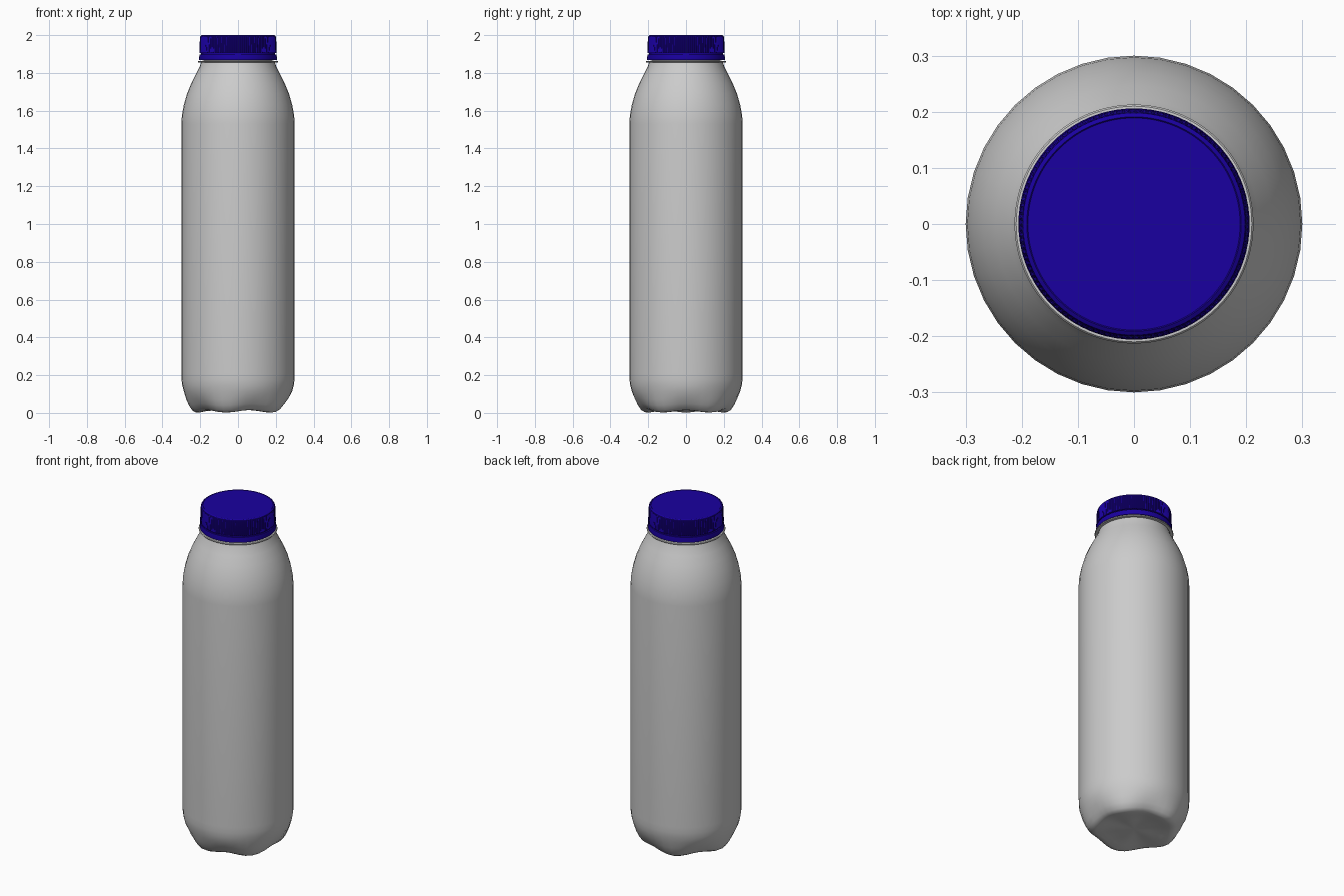
import bpy, bmesh, math

if "Cube" in bpy.data.objects:
    bpy.data.objects.remove(bpy.data.objects["Cube"])


def lathe(name, profile, segs, shape=None, color=None, angle=35):
    """Revolve (radius, z) points; shape(r, z, index, angle) may alter each point."""
    bm = bmesh.new()
    rings = []
    for r, z in profile:
        if r == 0:
            rings.append([bm.verts.new((0, 0, z))])
            continue
        ring = []
        for i in range(segs):
            a = 2 * math.pi * i / segs
            rr, zz = shape(r, z, i, a) if shape else (r, z)
            ring.append(bm.verts.new((rr * math.cos(a), rr * math.sin(a), zz)))
        rings.append(ring)
    for lo, hi in zip(rings, rings[1:]):
        for i in range(segs):
            j = (i + 1) % segs
            if len(lo) == 1:
                bm.faces.new((lo[0], hi[j], hi[i]))
            elif len(hi) == 1:
                bm.faces.new((lo[i], lo[j], hi[0]))
            else:
                bm.faces.new((lo[i], lo[j], hi[j], hi[i]))
    bmesh.ops.recalc_face_normals(bm, faces=bm.faces)
    mesh = bpy.data.meshes.new(name)
    bm.to_mesh(mesh)
    bm.free()
    obj = bpy.data.objects.new(name, mesh)
    bpy.context.collection.objects.link(obj)
    if color:
        mat = bpy.data.materials.new(name)
        mat.diffuse_color = color
        mat.use_nodes = True
        mat.node_tree.nodes["Principled BSDF"].inputs["Base Color"].default_value = mat.diffuse_color
        mesh.materials.append(mat)
    bpy.ops.object.select_all(action='DESELECT')
    obj.select_set(True)
    bpy.context.view_layer.objects.active = obj
    bpy.ops.object.shade_smooth_by_angle(angle=math.radians(angle))
    return obj


# Five soft feet around the base, one of them on the -x side
def feet(r, z, i, a):
    if z > 0.11:
        return r, z
    valley = 0.5 + 0.5 * math.cos(5 * a)
    k = 1 - z / 0.11
    edge = min(1, r / 0.2)
    return r * (1 - 0.085 * valley * k), z + 0.013 * valley * k * edge


# Bottle body: lobed base, straight wall, rounded shoulder, hidden neck
body = [(0, 0.018), (0.10, 0.016), (0.17, 0.009), (0.205, 0.002), (0.225, 0.003),
        (0.243, 0.014), (0.260, 0.040), (0.274, 0.072), (0.286, 0.112),
        (0.295, 0.145), (0.299, 0.175), (0.30, 0.21), (0.30, 1.53),
        (0.297, 1.575), (0.287, 1.63), (0.27, 1.69), (0.247, 1.745),
        (0.222, 1.795), (0.204, 1.83), (0.195, 1.857), (0.18, 1.865),
        (0.18, 1.98), (0, 1.98)]
lathe("bottle_body", body, 40, feet)

# Thin support flange under the cap
flange = [(0.175, 1.853), (0.210, 1.855), (0.213, 1.859), (0.210, 1.863), (0.175, 1.865)]
lathe("neck_flange", flange, 80)

BLUE = (0.01, 0.0, 0.35, 1)

# Tamper band below the cap
band = [(0.19, 1.868), (0.206, 1.868), (0.206, 1.880), (0.204, 1.898), (0.19, 1.898)]
lathe("tamper_band", band, 80, color=BLUE)


# Screw cap with fine vertical ribs on its side
def ribs(r, z, i, a):
    return (r - (0.003 if i % 2 and r > 0.199 else 0), z)


cap = [(0.185, 1.904), (0.198, 1.904), (0.205, 1.906), (0.2015, 1.990),
       (0.198, 1.996), (0.191, 2.0), (0.189, 1.998), (0, 1.998)]
lathe("screw_cap", cap, 240, ribs, BLUE, 25)

# Inner collar seen in the gap between cap and band
lathe("cap_collar", [(0.196, 1.89), (0.196, 1.91)], 80, color=BLUE)
